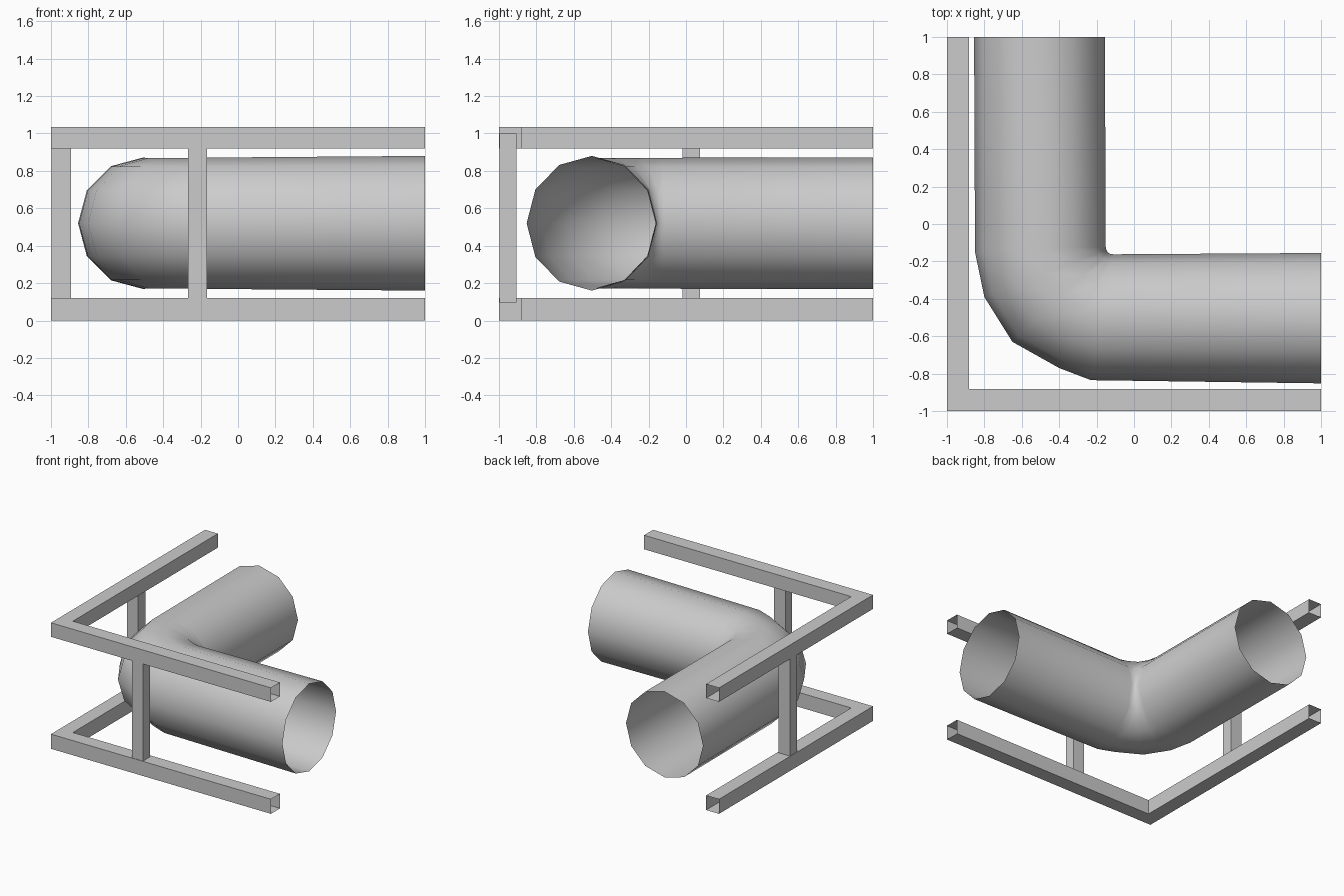
import bpy
import bmesh
from math import cos, sin, tau
from mathutils import Vector

cube = bpy.data.objects.get("Cube")
if cube:
    bpy.data.objects.remove(cube)

GREY = (0.6, 0.6, 0.6, 1)
metal = bpy.data.materials.new("light_grey_metal")
metal.use_nodes = True
metal.diffuse_color = GREY
metal.node_tree.nodes["Principled BSDF"].inputs["Base Color"].default_value = GREY


def loft(name, rings, smooth=False):
    """Bridge closed rings into an open-ended tube."""
    bm = bmesh.new()
    loops = [[bm.verts.new(p) for p in ring] for ring in rings]
    for a, b in zip(loops, loops[1:]):
        n = len(a)
        for i in range(n):
            j = (i + 1) % n
            face = bm.faces.new((a[i], a[j], b[j], b[i]))
            face.smooth = smooth
    bmesh.ops.recalc_face_normals(bm, faces=bm.faces)
    mesh = bpy.data.meshes.new(name)
    bm.to_mesh(mesh)
    bm.free()
    mesh.materials.append(metal)
    obj = bpy.data.objects.new(name, mesh)
    bpy.context.collection.objects.link(obj)
    return obj


def pipe_ring(outer, inner, half_height, sides=12):
    """Elliptical ring spanning the outside and inside of the bend."""
    o, i = Vector((*outer, 0.52)), Vector((*inner, 0.52))
    middle, axis = (o + i) / 2, (o - i) / 2
    up = Vector((0, 0, half_height))
    return [middle + axis * cos(tau * k / sides) + up * sin(tau * k / sides)
            for k in range(sides)]


# Elbow pipe: outer point, inner point and half height of each ring
sections = [
    ((-0.855, 1), (-0.155, 1), 0.352),
    ((-0.85, -0.15), (-0.152, -0.12), 0.35),
    ((-0.80, -0.39), (-0.148, -0.137), 0.35),
    ((-0.65, -0.63), (-0.14, -0.152), 0.35),
    ((-0.40, -0.77), (-0.127, -0.16), 0.35),
    ((-0.23, -0.835), (-0.11, -0.162), 0.351),
    ((1, -0.852), (1, -0.155), 0.36),
]
loft("elbow_pipe", [pipe_ring(*s) for s in sections], smooth=True)


# Mitred, hollow corner rails with open ends
def corner_rail(name, z0, z1):
    out, inn = -1, -0.883
    path = [((out, 1), (inn, 1)), ((out, out), (inn, inn)), ((1, out), (1, inn))]
    loft(name, [[(*a, z0), (*b, z0), (*b, z1), (*a, z1)] for a, b in path])


corner_rail("lower_rail", 0, 0.12)
corner_rail("upper_rail", 0.92, 1.035)


# Square posts between the rails
def post(name, x0, x1, y0, y1):
    loft(name, [[(x0, y0, z), (x1, y0, z), (x1, y1, z), (x0, y1, z)]
                for z in (0.095, 1.0)])


post("front_post", -0.268, -0.166, -0.996, -0.907)
post("side_post", -0.996, -0.893, -0.02, 0.075)
